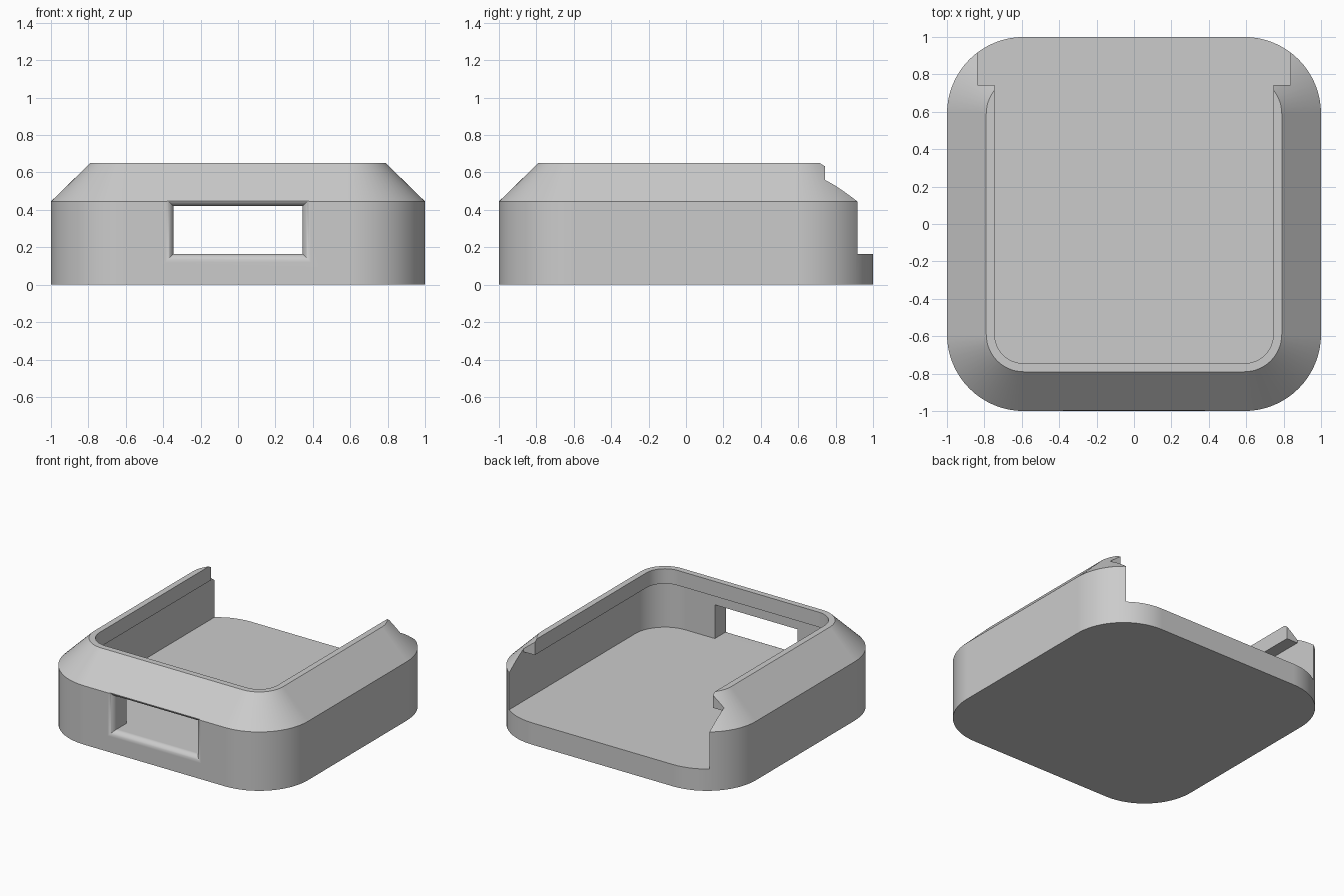
import bpy, bmesh, math

if "Cube" in bpy.data.objects:
    bpy.data.objects.remove(bpy.data.objects["Cube"])

C = 0.59          # shared centre of all corner arcs
SEG = 16          # segments per corner

grey = bpy.data.materials.new("plain_grey")
grey.diffuse_color = (0.6, 0.6, 0.6, 1)
grey.use_nodes = True
grey.node_tree.nodes["Principled BSDF"].inputs["Base Color"].default_value = grey.diffuse_color


def arc(cx, cy, r, start):
    return [(cx + r * math.cos(start + i * math.pi / 2 / SEG),
             cy + r * math.sin(start + i * math.pi / 2 / SEG)) for i in range(SEG + 1)]


def outline(half, open_back=False):
    """Rounded square, or a U shape running out past the back."""
    r = half - C
    front = arc(-C, -C, r, math.pi) + arc(C, -C, r, 1.5 * math.pi)
    if open_back:
        return front + [(half, 1.3), (-half, 1.3)]
    return front + arc(C, C, r, 0) + arc(-C, C, r, math.pi / 2)


def loft(name, rings):
    """Skin a closed solid through rings of equal point count."""
    bm = bmesh.new()
    rows = [[bm.verts.new(p) for p in ring] for ring in rings]
    n = len(rows[0])
    for a, b in zip(rows, rows[1:]):
        for i in range(n):
            j = (i + 1) % n
            bm.faces.new((a[i], a[j], b[j], b[i]))
    bm.faces.new(rows[0][::-1])
    bm.faces.new(rows[-1])
    bmesh.ops.recalc_face_normals(bm, faces=bm.faces)
    me = bpy.data.meshes.new(name)
    bm.to_mesh(me)
    bm.free()
    me.materials.append(grey)
    ob = bpy.data.objects.new(name, me)
    bpy.context.collection.objects.link(ob)
    return ob


def prism(name, pts, z0, z1):
    return loft(name, [[(x, y, z) for x, y in pts] for z in (z0, z1)])


# Tray body: upright wall with a bevelled upper band
body = loft("tray_body", [[(x, y, z) for x, y in outline(h)]
                          for h, z in ((1.0, 0), (1.0, 0.445), (0.79, 0.65))])

# Wide cavity under the lip, narrower top opening, and the rear slot
W, FLOOR, LIP = 0.838, 0.165, 0.537
cutters = [
    prism("cavity_cutter", outline(W, True), FLOOR, LIP),
    prism("opening_cutter", outline(0.745, True), 0.4, 0.9),
    prism("rear_slot_cutter", [(-W, 0.743), (W, 0.743), (W, 1.3), (-W, 1.3)], 0.4, 0.9),
]

# Front window with a rounded outer edge
R = 0.045
steps = [(-0.7, 0)]
for k in range(9):
    t = k * math.pi / 2 / 8
    steps.append((-1 + R - R * math.sin(t), R - R * math.cos(t)))
steps.append((-1.1, R))
window = []
for y, g in steps:
    x, lo, hi = 0.345 + g, FLOOR - g, 0.42 + g
    window.append([(-x, y, lo), (x, y, lo), (x, y, hi), (-x, y, hi)])
cutters.append(loft("window_cutter", window))

# Cut everything out and tidy up
bpy.context.view_layer.objects.active = body
body.select_set(True)
for c in cutters:
    c.hide_render = True
    mod = body.modifiers.new("cut", 'BOOLEAN')
    mod.operation = 'DIFFERENCE'
    mod.solver = 'EXACT'
    mod.object = c
    bpy.ops.object.modifier_apply(modifier=mod.name)
for c in cutters:
    bpy.data.objects.remove(c)

# Smooth corners, crisp edges
bpy.ops.object.shade_smooth_by_angle(angle=math.radians(30))
wn = body.modifiers.new("weighted_normals", 'WEIGHTED_NORMAL')
wn.keep_sharp = True
